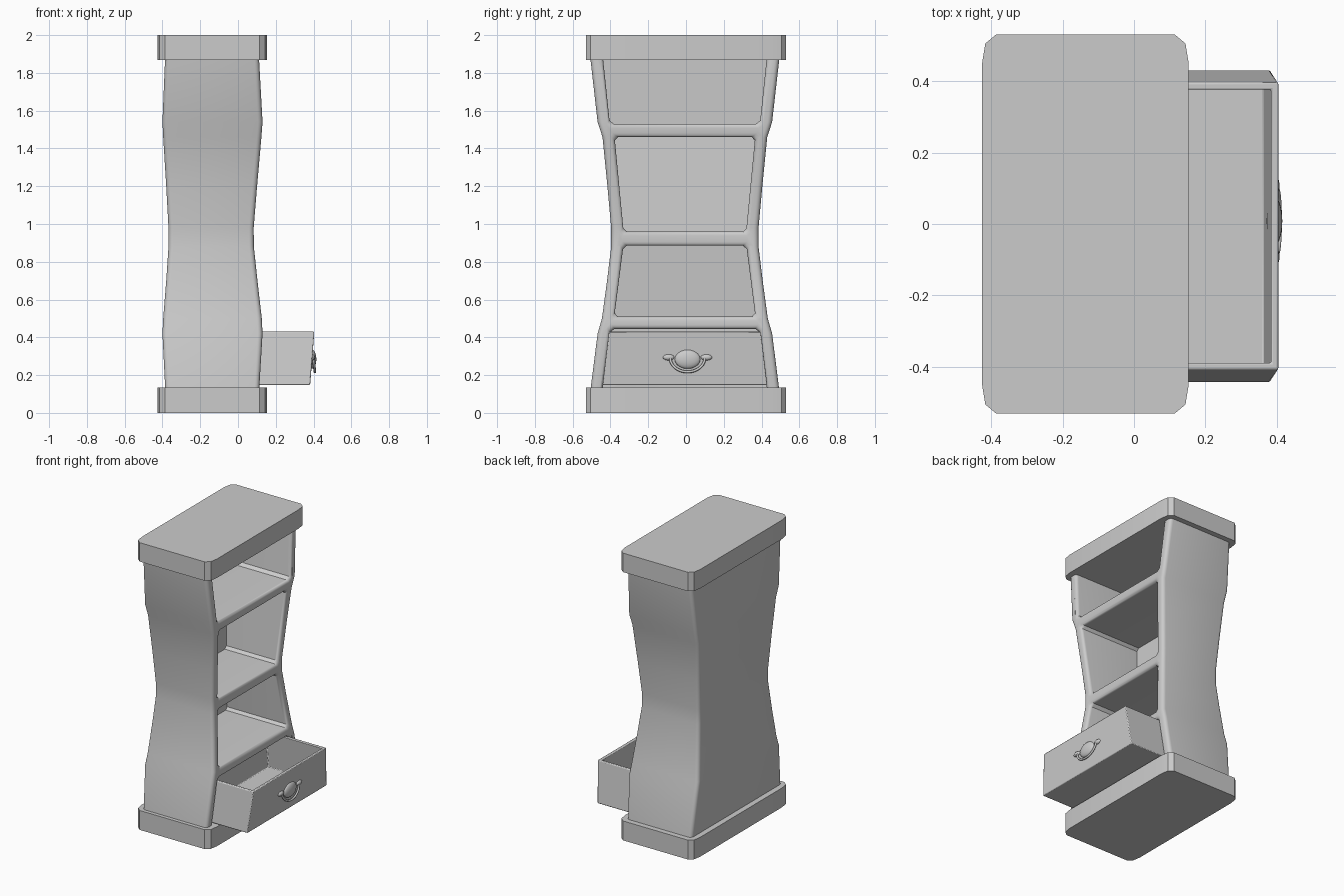
import bpy, bmesh, math

if "Cube" in bpy.data.objects:
    bpy.data.objects.remove(bpy.data.objects["Cube"])

CY = -0.006
# body profile: height, back x, front x, half width in y
PROFILE = [(0.12, -0.385, 0.112, 0.500), (0.42, -0.400, 0.130, 0.462), (0.50, -0.396, 0.126, 0.439),
           (0.70, -0.380, 0.103, 0.412), (0.88, -0.368, 0.084, 0.390), (0.98, -0.368, 0.083, 0.390),
           (1.20, -0.380, 0.101, 0.410), (1.46, -0.396, 0.124, 0.436), (1.54, -0.400, 0.130, 0.462),
           (1.90, -0.385, 0.110, 0.503)]


def at(z, i):
    """Interpolate one profile column at height z."""
    z = min(max(z, PROFILE[0][0]), PROFILE[-1][0])
    for a, b in zip(PROFILE, PROFILE[1:]):
        if z <= b[0]:
            return a[i] + (b[i] - a[i]) * (z - a[0]) / (b[0] - a[0])


def smooth(ob, angle=35):
    bpy.ops.object.select_all(action='DESELECT')
    ob.select_set(True)
    bpy.context.view_layer.objects.active = ob
    bpy.ops.object.shade_smooth_by_angle(angle=math.radians(angle))


def loft(name, rings):
    """Skin a list of equal point rings and cap both ends."""
    bm = bmesh.new()
    vs = [[bm.verts.new(p) for p in r] for r in rings]
    n = len(rings[0])
    for a, b in zip(vs, vs[1:]):
        for i in range(n):
            j = (i + 1) % n
            bm.faces.new((a[i], a[j], b[j], b[i]))
    bm.faces.new(vs[0])
    bm.faces.new(vs[-1])
    bmesh.ops.recalc_face_normals(bm, faces=bm.faces)
    me = bpy.data.meshes.new(name)
    bm.to_mesh(me)
    bm.free()
    ob = bpy.data.objects.new(name, me)
    bpy.context.collection.objects.link(ob)
    return ob


def body_ring(z, r=0.025, seg=4):
    x0, x1, h = at(z, 1), at(z, 2), at(z, 3)
    pts = []
    for k, (cx, cy) in enumerate([(x1 - r, h - r), (x0 + r, h - r), (x0 + r, r - h), (x1 - r, r - h)]):
        for s in range(seg + 1):
            a = math.pi / 2 * (k + s / seg)
            pts.append((cx + r * math.cos(a), CY + cy + r * math.sin(a), z))
    return pts


def slab(name, z0, z1):
    q = [(0.289, 0.45), (0.28, 0.505), (0.25, 0.53)]
    quad = q + [(-x, y) for x, y in q[::-1]]
    outline = quad + [(-x, -y) for x, y in quad]
    smooth(loft(name, [[(x - 0.136, y, z) for x, y in outline] for z in (z0, z1)]), 30)


def opening(z0, z1):
    """Cutter with a rounded mouth that follows the front surface."""
    c, r = 0.018, 0.022

    def ring(xf, g):
        a, b = z0 - g, z1 + g
        side = [(a, c), (a + c, 0), (b - c, 0), (b, c)]
        pts = [(at(z, 3) - 0.064 + g - d, z) for z, d in side]
        pts += [(-y, z) for y, z in pts[::-1]]
        return [(xf(z), CY + y, z) for y, z in pts]

    rings = [ring(lambda z: at(z, 1) + 0.055, 0)]
    for k in range(5):
        t = math.pi / 2 * k / 4
        rings.append(ring(lambda z: at(z, 2) - r + r * math.sin(t), r * (1 - math.cos(t))))
    rings.append(ring(lambda z: at(z, 2) + 0.15, r))
    ob = loft("opening_cutter", rings)
    ob.hide_render = True
    return ob


# slabs
slab("base_slab", 0, 0.135)
slab("top_slab", 1.868, 2)

# waisted cabinet body with four openings
body = loft("cabinet_body", [body_ring(p[0]) for p in PROFILE])
for z0, z1 in [(0.10, 0.445), (0.51, 0.885), (0.96, 1.46), (1.53, 1.95)]:
    cut = opening(z0, z1)
    m = body.modifiers.new("opening", 'BOOLEAN')
    m.operation, m.solver, m.object = 'DIFFERENCE', 'EXACT', cut
    bpy.context.view_layer.objects.active = body
    bpy.ops.object.modifier_apply(modifier=m.name)
    bpy.data.objects.remove(cut)
smooth(body)

# open drawer, wider at the bottom and leaning with the body front
def drawer_ring(z, inset):
    t = (z - 0.148) / 0.282
    xf, h = 0.382 + 0.022 * t - inset, 0.436 - 0.034 * t - inset
    return [(xf, CY + h, z), (-0.07 + inset, CY + h, z), (-0.07 + inset, CY - h, z), (xf, CY - h, z)]

drawer = loft("drawer", [drawer_ring(0.148, 0), drawer_ring(0.43, 0), drawer_ring(0.43, 0.02), drawer_ring(0.17, 0.02)])
b = drawer.modifiers.new("soft_edges", 'BEVEL')
b.width, b.segments = 0.005, 2
smooth(drawer)

# drawer pull: raised plate, two end mounts and a hanging bail
HY, HZ, HX = 0.008, 0.292, 0.393


def blob(name, y, z, size):
    bpy.ops.mesh.primitive_uv_sphere_add(segments=20, ring_count=10, location=(HX, y, z))
    ob = bpy.context.object
    ob.name, ob.scale = name, size
    smooth(ob, 60)


blob("pull_plate", HY, HZ - 0.008, (0.022, 0.068, 0.05))
for s, side in ((-1, "left"), (1, "right")):
    blob("pull_mount_" + side, HY + s * 0.1, HZ + 0.002, (0.014, 0.03, 0.016))

cu = bpy.data.curves.new("pull_bail", 'CURVE')
cu.dimensions = '3D'
cu.bevel_depth, cu.bevel_resolution, cu.use_fill_caps = 0.007, 2, True
sp = cu.splines.new('POLY')
N = 16
sp.points.add(N)
for i, p in enumerate(sp.points):
    a = math.pi * i / N
    p.co = (HX + 0.006 + 0.008 * math.sin(a), HY - 0.092 * math.cos(a), HZ - 0.075 * math.sin(a), 1)
bpy.context.collection.objects.link(bpy.data.objects.new("pull_bail", cu))
